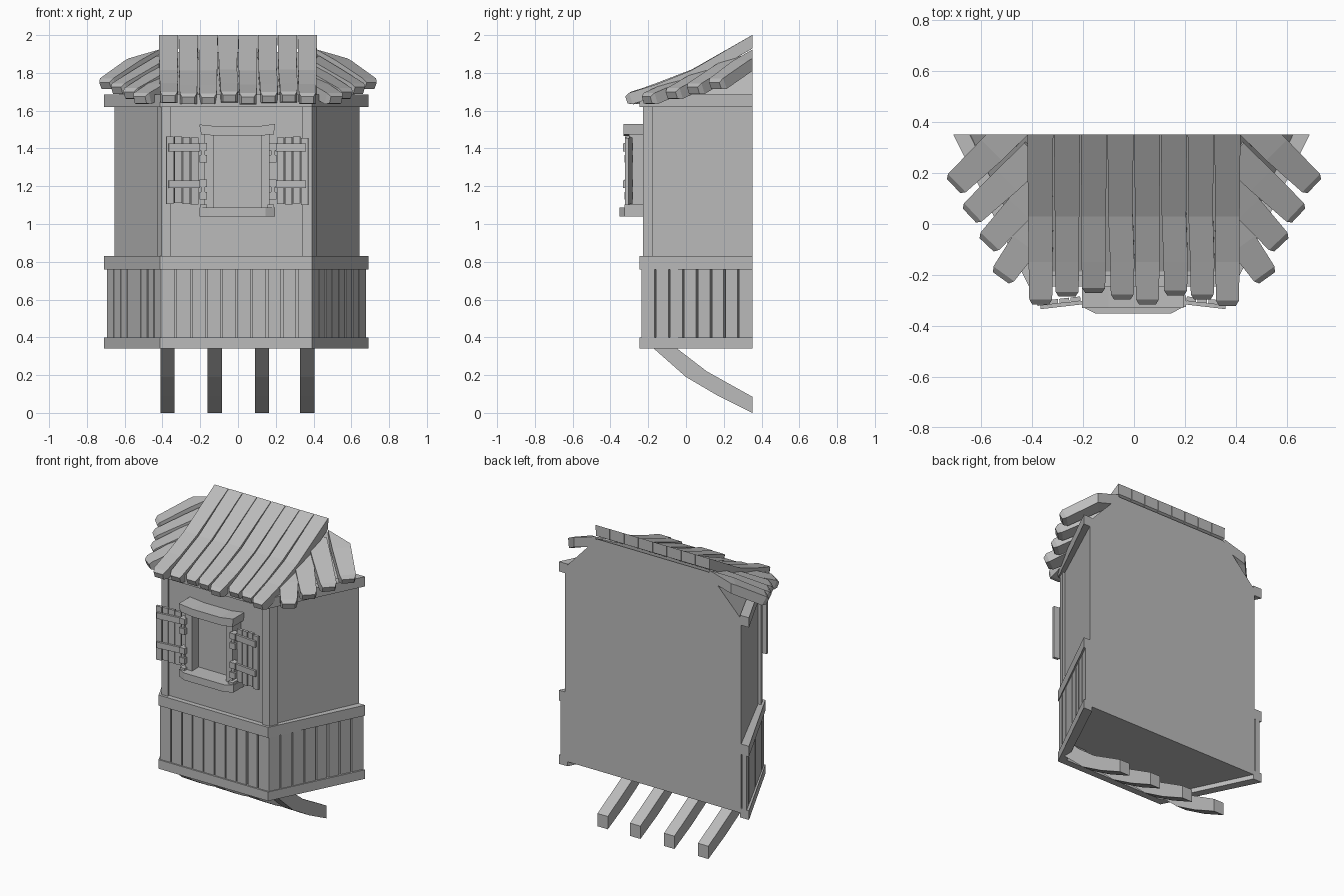
import bpy, bmesh, random
from mathutils import Vector

random.seed(4)
cube = bpy.data.objects.get("Cube")
if cube:
    bpy.data.objects.remove(cube)

BACK = 0.352
wood = bpy.data.materials.new("plain grey")
wood.use_nodes = True
grey = (0.5, 0.5, 0.5, 1)
wood.diffuse_color = grey
wood.node_tree.nodes["Principled BSDF"].inputs["Base Color"].default_value = grey


def finish(name, bm):
    """Cut flush with the wall plane and turn into an object."""
    bmesh.ops.recalc_face_normals(bm, faces=bm.faces)
    geom = bm.verts[:] + bm.edges[:] + bm.faces[:]
    cut = bmesh.ops.bisect_plane(bm, geom=geom, plane_co=(0, BACK, 0),
                                 plane_no=(0, 1, 0), clear_outer=True)
    edges = [e for e in cut["geom_cut"] if isinstance(e, bmesh.types.BMEdge) and e.is_boundary]
    if edges:
        bmesh.ops.holes_fill(bm, edges=edges, sides=0)
    bmesh.ops.recalc_face_normals(bm, faces=bm.faces)
    mesh = bpy.data.meshes.new(name)
    bm.to_mesh(mesh)
    bm.free()
    mesh.materials.append(wood)
    obj = bpy.data.objects.new(name, mesh)
    bpy.context.collection.objects.link(obj)
    return obj


def loft(bm, rings):
    """Closed solid through rings of equal point count."""
    rows = [[bm.verts.new(p) for p in ring] for ring in rings]
    n = len(rows[0])
    for a, b in zip(rows, rows[1:]):
        for i in range(n):
            j = (i + 1) % n
            bm.faces.new((a[i], a[j], b[j], b[i]))
    bm.faces.new(rows[0])
    bm.faces.new(rows[-1])


def prism(bm, outline, lo, hi, axis="z"):
    """Extrude an outline along z (xy outline), y (xz) or x (yz)."""
    place = {"z": lambda a, b, h: (a, b, h),
             "y": lambda a, b, h: (a, h, b),
             "x": lambda a, b, h: (h, a, b)}[axis]
    loft(bm, [[place(a, b, h) for a, b in outline] for h in (lo, hi)])


def box(bm, x0, x1, y0, y1, z0, z1):
    prism(bm, [(x0, y0), (x1, y0), (x1, y1), (x0, y1)], z0, z1)


def strip(bm, a, b, s0, s1, z0, z1, thick):
    """Upright board on part s0..s1 of the plan line a-b, thickened to its left."""
    a, b = Vector(a), Vector(b)
    d = (b - a).normalized()
    inward = Vector((-d.y, d.x)) * thick
    p, q = a.lerp(b, s0), a.lerp(b, s1)
    prism(bm, [p, q, q + inward, p + inward], z0, z1)


def beam(bm, path, side, widths, thick):
    """Plank whose top follows path, with a chamfered last end."""
    pts = [Vector(p) for p in path]
    side = Vector(side).normalized()
    rings = []

    def ring(p, t, w, inset):
        up = side.cross(t).normalized()
        if up.z < 0:
            up = -up
        s = side * (w / 2 - inset)
        top, low = p - up * inset, p - up * (thick - inset)
        rings.append([top - s, top + s, low + s, low - s])

    for i, p in enumerate(pts):
        t = (pts[min(i + 1, len(pts) - 1)] - pts[max(i - 1, 0)]).normalized()
        if i == len(pts) - 1:
            ring(p - t * 0.025, t, widths[i], 0)
            ring(p, t, widths[i], 0.012)
        else:
            ring(p, t, widths[i], 0)
    loft(bm, rings)


def plan(front, back, y, cx=-0.005):
    return [(cx - back, BACK), (cx - front, y), (cx + front, y), (cx + back, BACK)]


# Main body with floor set above the lower rim
bm = bmesh.new()
prism(bm, plan(0.385, 0.648, -0.213), 0.37, 1.67)
finish("body", bm)

# Horizontal trim bands, open at the wall side
for name, z0, z1 in (("bottom_band", 0.34, 0.40), ("middle_band", 0.76, 0.83), ("top_band", 1.62, 1.685)):
    bm = bmesh.new()
    prism(bm, plan(0.403, 0.70, -0.245, -0.01) + plan(0.37, 0.635, -0.2, -0.01)[::-1], z0, z1)
    finish(name, bm)

# Upper corner posts
bm = bmesh.new()
for s in (-1, 1):
    prism(bm, [(s * x - 0.007, y) for x, y in
               ((0.348, -0.228), (0.398, -0.228), (0.423, -0.175), (0.36, -0.175))], 0.8, 1.65)
finish("corner_posts", bm)

# Lower panelling boards on the three faces
bm = bmesh.new()
corners = plan(0.4, 0.685, -0.236, -0.008)
for a, b, count in zip(corners, corners[1:], (8, 10, 8)):
    for i in range(count):
        gap = random.uniform(0.03, 0.08)
        strip(bm, a, b, (i + (gap if i else 0)) / count, (i + 1 - (gap if i < count - 1 else 0)) / count,
              0.39, 0.77, 0.03)
finish("lower_boards", bm)

# Roof core
bm = bmesh.new()
loft(bm, [[(x, y, 1.66) for x, y in plan(0.385, 0.648, -0.21)],
          [(-0.41, BACK, 1.91), (-0.4, 0.33, 1.9), (0.4, 0.33, 1.9), (0.41, BACK, 1.91)]])
finish("roof_core", bm)

# Front roof planks
bm = bmesh.new()
for i, end in enumerate((-0.32, -0.29, -0.275, -0.3, -0.32, -0.285, -0.3, -0.325)):
    x = -0.368 + i * 0.105
    drift = random.uniform(-0.008, 0.008)
    drop = random.uniform(-0.008, 0.008)
    path = [(x, 0.45, 2.057), (x, 0.35, 2.0), (x, 0.03, 1.815 + drop / 2),
            (x + drift, -0.15, 1.743 + drop), (x + drift, end, 1.688 + drop)]
    beam(bm, path, (1, 0, 0), (0.103, 0.102, 0.096, 0.095, 0.09), 0.062)
finish("front_roof_planks", bm)

# Hip planks fanning out on both sides
bm = bmesh.new()
hips = [((0.41, 0.44, 1.95), (0.56, 0.29, 1.865), (0.712, 0.145, 1.76)),
        ((0.39, 0.275, 1.89), (0.5, 0.17, 1.825), (0.65, 0.03, 1.735)),
        ((0.37, 0.14, 1.835), (0.45, 0.06, 1.79), (0.582, -0.085, 1.71)),
        ((0.37, -0.0, 1.775), (0.43, -0.08, 1.745), (0.525, -0.215, 1.685))]
for s in (-1, 1):
    for path in hips:
        run = Vector(path[-1]) - Vector(path[0])
        beam(bm, [(s * x, y, z) for x, y, z in path], (-s * run.y, run.x, 0.0) if s > 0 else (run.y, run.x, 0.0),
             (0.118, 0.115, 0.1), 0.062)
finish("hip_roof_planks", bm)

# Window frame: bowed lintel, jambs, sill with raised ends, pane
bm = bmesh.new()
prism(bm, [(-0.205, 1.527), (-0.1, 1.516), (0.1, 1.516), (0.195, 1.53),
           (0.19, 1.475), (0.1, 1.465), (-0.1, 1.465), (-0.195, 1.475)], -0.33, -0.2, "y")
finish("window_lintel", bm)
bm = bmesh.new()
for x0, x1 in ((-0.178, -0.127), (0.122, 0.17)):
    box(bm, x0, x1, -0.302, -0.2, 1.06, 1.49)
finish("window_jambs", bm)
bm = bmesh.new()
prism(bm, [(-0.205, -0.325), (-0.15, -0.352), (0.145, -0.352), (0.195, -0.325), (0.195, -0.2), (-0.205, -0.2)],
      1.04, 1.088)
for x0, x1 in ((-0.2, -0.165), (0.155, 0.19)):
    box(bm, x0, x1, -0.325, -0.2, 1.08, 1.103)
finish("window_sill", bm)
bm = bmesh.new()
box(bm, -0.14, 0.14, -0.232, -0.2, 1.07, 1.48)
finish("window_pane", bm)

# Open shutters with cross bars and hinges
for s, name in ((1, "left"), (-1, "right")):
    bm = bmesh.new()
    a, b = (s * 0.205 - 0.002, -0.302), (s * 0.378 - 0.004, -0.322)
    for i in range(4):
        strip(bm, a, b, i / 4 + 0.015, (i + 1) / 4 - 0.015, 1.1 + random.uniform(0, 0.012),
              1.465 - random.uniform(0, 0.015), s * 0.018)
    for z in (1.21, 1.405):
        strip(bm, a, b, -0.02, 0.92, z - 0.02, z + 0.02, -s * 0.014)
    finish(name + "_shutter", bm)
    bm = bmesh.new()
    for z in (1.185, 1.38):
        for dz in (-0.035, 0.03):
            box(bm, s * 0.165, s * 0.205, -0.325, -0.28, z + dz - 0.02, z + dz + 0.02)
        box(bm, s * 0.175, s * 0.195, -0.318, -0.285, z - 0.05, z + 0.05)
    finish(name + "_hinges", bm)

# Curved support brackets underneath
bm = bmesh.new()
for x in (-0.373, -0.123, 0.127, 0.367):
    prism(bm, [(-0.2, 0.375), (-0.17, 0.34), (0.0, 0.19), (0.17, 0.09), (BACK, 0.0),
               (BACK, 0.085), (0.11, 0.22), (-0.04, 0.335), (-0.08, 0.375)], x - 0.038, x + 0.038, "x")
finish("support_brackets", bm)
